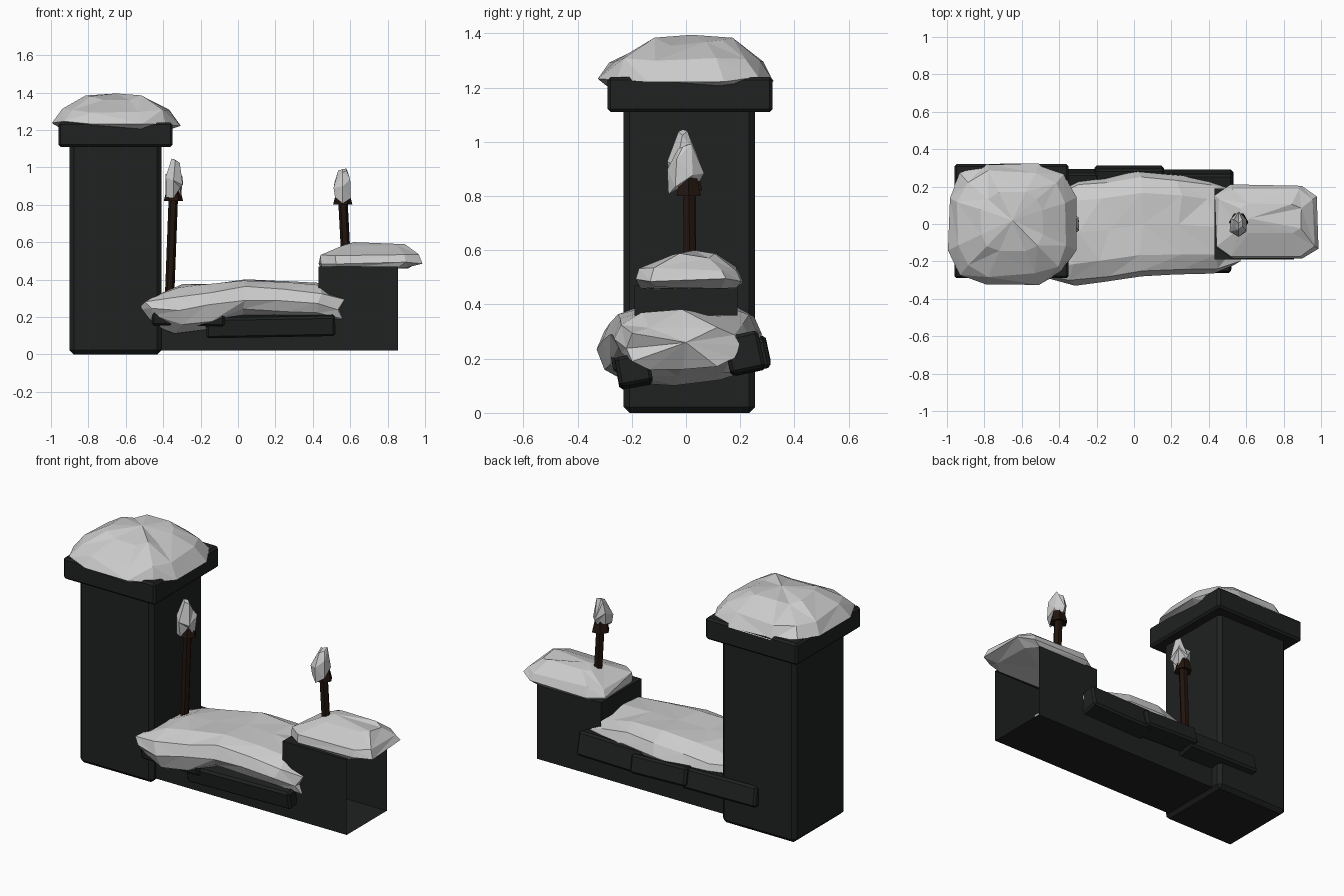
import bpy, bmesh, math, random
from mathutils import Vector, Matrix, Euler

if "Cube" in bpy.data.objects:
    bpy.data.objects.remove(bpy.data.objects["Cube"])

random.seed(4)


def material(name, rgb):
    m = bpy.data.materials.new(name)
    m.diffuse_color = (*rgb, 1)
    m.use_nodes = True
    m.node_tree.nodes["Principled BSDF"].inputs["Base Color"].default_value = m.diffuse_color
    return m


STONE = material("dark_stone", (0.014, 0.015, 0.015))
WOOD = material("dark_wood", (0.016, 0.007, 0.004))


def finish(name, bm, mat=None, bevel=0, normals=True):
    if normals:
        bmesh.ops.recalc_face_normals(bm, faces=bm.faces)
    me = bpy.data.meshes.new(name)
    bm.to_mesh(me)
    bm.free()
    ob = bpy.data.objects.new(name, me)
    bpy.context.collection.objects.link(ob)
    if mat:
        me.materials.append(mat)
    if bevel:
        b = ob.modifiers.new("bevel", "BEVEL")
        b.width, b.segments = bevel, 1
    return ob


def box(name, lo, hi, bevel=0, tilt=(0, 0, 0)):
    lo, hi = Vector(lo), Vector(hi)
    bm = bmesh.new()
    rot = Euler([math.radians(a) for a in tilt]).to_matrix().to_4x4()
    bmesh.ops.create_cube(bm, size=1, matrix=Matrix.Translation((lo + hi) / 2) @ rot
                          @ Matrix.Diagonal((*(hi - lo), 1)))
    return finish(name, bm, STONE, bevel)


def loft(name, rings, start, end, mat=None):
    """Triangulated skin over rings, closed by a fan at each end."""
    bm = bmesh.new()
    vs = [[bm.verts.new(p) for p in r] for r in rings]
    n = len(vs[0])
    for a, b in zip(vs, vs[1:]):
        for i in range(n):
            j = (i + 1) % n
            if i % 2:
                bm.faces.new((a[i], a[j], b[j])), bm.faces.new((a[i], b[j], b[i]))
            else:
                bm.faces.new((a[i], a[j], b[i])), bm.faces.new((a[j], b[j], b[i]))
    for ring, tip in ((vs[0], start), (vs[-1], end)):
        c = bm.verts.new(tip)
        for i in range(n):
            bm.faces.new((ring[i], ring[(i + 1) % n], c))
    return finish(name, bm, mat)


def power(v, e):
    return math.copysign(abs(v) ** e, v)


def mound(name, levels, n, square, wobble, low, top):
    """Snow heap; each level is (centre x, centre y, half x, half y, z)."""
    rings = []
    for cx, cy, hx, hy, z in levels:
        ring = []
        for i in range(n):
            t = 2 * math.pi * (i + 0.5) / n
            k = 1 + random.uniform(-wobble, wobble)
            ring.append((cx + hx * k * power(math.cos(t), square),
                         cy + hy * k * power(math.sin(t), square),
                         z + random.uniform(-wobble, wobble) * 0.35))
        rings.append(ring)
    return loft(name, rings, low, top)


# tall pillar with its capstone
box("pillar", (-0.9, -0.23, 0), (-0.41, 0.255, 1.15), 0.022)
box("pillar_cap", (-0.96, -0.29, 1.11), (-0.35, 0.32, 1.24), 0.012)

# low wall stepping up to an end block, with the right end left open
outline = [(-0.6, 0.02), (0.855, 0.02), (0.855, 0.36), (0.855, 0.47),
           (0.43, 0.47), (0.43, 0.36), (0.43, 0.2), (-0.6, 0.2)]
bm = bmesh.new()
front = [bm.verts.new((x, -0.19, z)) for x, z in outline]
back = [bm.verts.new((x, 0.19, z)) for x, z in outline]
for quad in ((0, 1, 6, 7), (1, 2, 5, 6), (2, 3, 4, 5)):
    bm.faces.new([front[i] for i in quad])
    bm.faces.new([back[i] for i in reversed(quad)])
for i, j in ((0, 1), (3, 4), (4, 5), (6, 7), (7, 0)):
    bm.faces.new((front[j], front[i], back[i], back[j]))
finish("low_wall", bm, STONE)

# tilted ledge stones along both sides of the wall
ledges = [("front_ledge_left", -0.46, -0.07, -0.275, -0.15, 0.16, 0.25, (10, 1, 0)),
          ("front_ledge_right", -0.17, 0.52, -0.255, -0.13, 0.1, 0.21, (10, -1, 0)),
          ("back_ledge_left", -0.66, -0.17, 0.16, 0.285, 0.15, 0.27, (12, 1, 0)),
          ("back_ledge_middle", -0.21, 0.16, 0.18, 0.305, 0.16, 0.27, (12, 2, 0)),
          ("back_ledge_right", 0.1, 0.53, 0.15, 0.28, 0.15, 0.29, (12, -1, 0))]
for name, x0, x1, y0, y1, z0, z1, tilt in ledges:
    box(name, (x0, y0, z0), (x1, y1, z1), 0.012, tilt)

# snow on the pillar
mound("pillar_snow", [(-0.65, 0, 0.30, 0.29, 1.215), (-0.65, 0, 0.34, 0.33, 1.235),
                      (-0.65, 0, 0.30, 0.28, 1.305), (-0.65, 0.01, 0.17, 0.16, 1.37)],
      12, 0.65, 0.045, (-0.65, 0, 1.22), (-0.65, 0.02, 1.395))

# snow on the end block
mound("block_snow", [(0.68, 0.01, 0.24, 0.18, 0.465), (0.71, 0.01, 0.28, 0.205, 0.485),
                     (0.705, 0.01, 0.265, 0.185, 0.53), (0.73, 0.03, 0.17, 0.08, 0.58)],
      8, 0.4, 0.03, (0.7, 0.01, 0.46), (0.62, 0.03, 0.6))

# snow bank lying along the wall: (x, y min, y max, bottom, top)
sections = [(-0.47, -0.29, 0.16, 0.17, 0.32), (-0.32, -0.33, 0.24, 0.10, 0.37),
            (-0.16, -0.31, 0.25, 0.13, 0.385), (0.04, -0.28, 0.28, 0.19, 0.405),
            (0.24, -0.27, 0.26, 0.19, 0.40), (0.42, -0.265, 0.235, 0.17, 0.375),
            (0.54, -0.22, 0.20, 0.16, 0.32)]
bank = []
for x, y0, y1, zb, zt in sections:
    ring = []
    for i in range(12):
        t = 2 * math.pi * i / 12
        ring.append((x + random.uniform(-0.03, 0.03),
                     (y0 + y1) / 2 + (y1 - y0) / 2 * power(math.cos(t), 0.75),
                     (zb + zt) / 2 + (zt - zb) / 2 * power(math.sin(t), 0.8)
                     + random.uniform(-0.01, 0.01)))
    bank.append(ring)
loft("wall_snow", bank, (-0.54, -0.2, 0.24), (0.585, 0, 0.26))


# fence posts: leaning shaft, flared collar and snowy point
def post(name, base, head, tip):
    base, head = Vector(base), Vector(head)

    def hexagon(c, r):
        return [(c[0] + r * math.cos(i * math.pi / 3), c[1] + r * math.sin(i * math.pi / 3), c[2])
                for i in range(6)]

    loft(name + "_shaft", [hexagon(base, 0.025), hexagon(head, 0.025)], base, head, WOOD)
    up = Vector((0, 0, 1))
    loft(name + "_collar", [hexagon(head - up * 0.04, 0.052), hexagon(head + up * 0.03, 0.034)],
         head - up * 0.025, head + up * 0.07, WOOD)
    mound(name + "_snow", [(head.x, head.y - 0.02, 0.045, 0.055, head.z - 0.005),
                           (head.x, head.y - 0.015, 0.052, 0.066, head.z + 0.065),
                           (tip[0], tip[1], 0.026, 0.035, tip[2] - 0.035)],
          6, 1, 0.12, head + up * 0.01, tip)


post("left_post", (-0.37, 0.015, 0.2), (-0.345, 0.015, 0.86), (-0.335, 0.005, 1.04))
post("right_post", (0.58, 0.015, 0.46), (0.56, 0.01, 0.84), (0.56, 0.005, 0.99))
